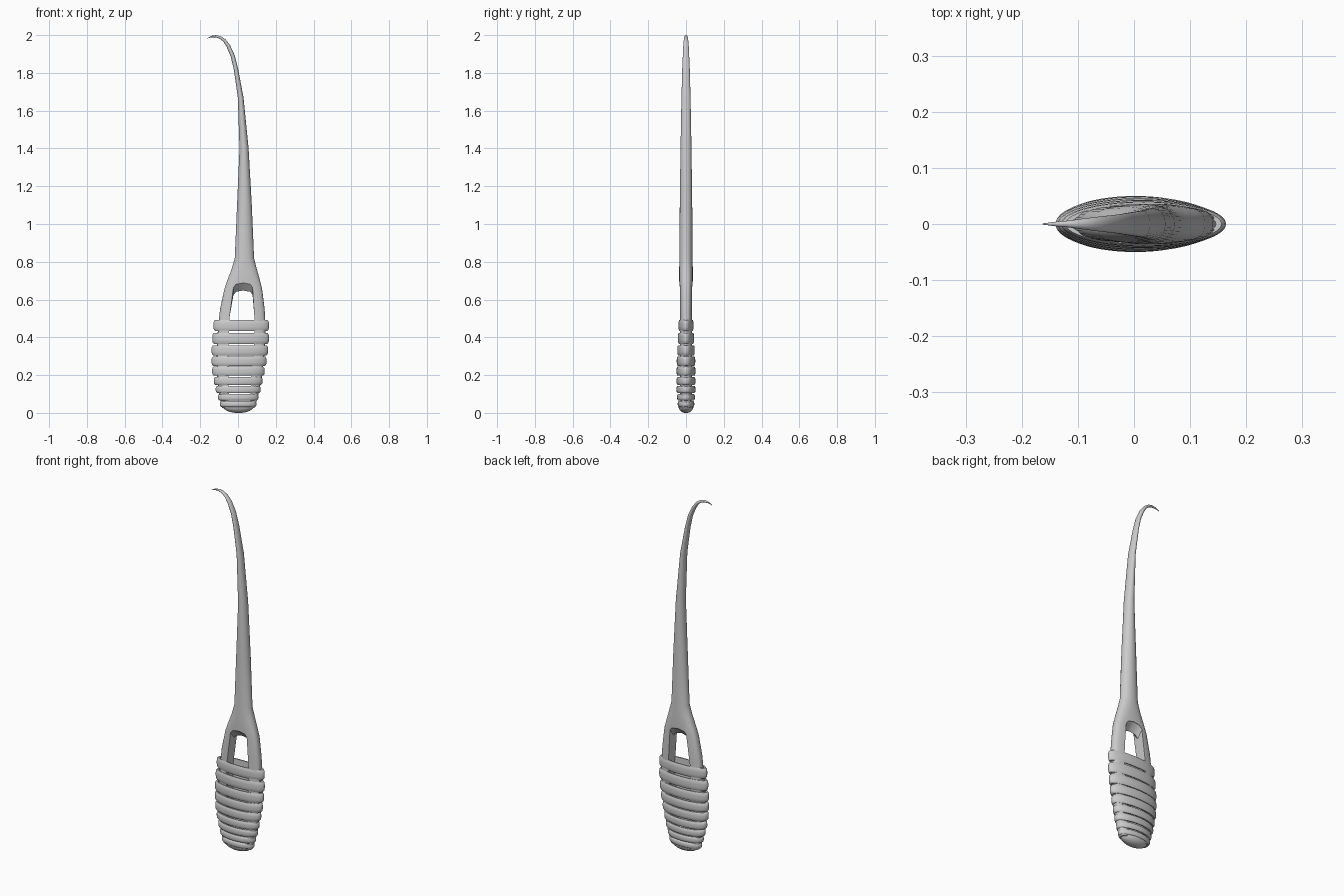
import bpy, bmesh, math
from mathutils import Vector

if "Cube" in bpy.data.objects:
    bpy.data.objects.remove(bpy.data.objects["Cube"])


def make(name, verts, faces):
    me = bpy.data.meshes.new(name)
    bm = bmesh.new()
    vs = [bm.verts.new(v) for v in verts]
    for f in faces:
        bm.faces.new([vs[i] for i in f])
    bmesh.ops.recalc_face_normals(bm, faces=bm.faces)
    bm.to_mesh(me)
    bm.free()
    ob = bpy.data.objects.new(name, me)
    bpy.context.collection.objects.link(ob)
    return ob


def bridge(rows, n, caps=True, loop=False):
    """Quads between successive rings of n vertices."""
    faces = []
    for r in range(rows if loop else rows - 1):
        s = (r + 1) % rows
        for i in range(n):
            j = (i + 1) % n
            faces.append((r * n + i, r * n + j, s * n + j, s * n + i))
    if caps:
        faces += [tuple(range(n)), tuple(range((rows - 1) * n, rows * n))]
    return faces


def smooth(ob, angle=35):
    bpy.ops.object.select_all(action='DESELECT')
    ob.select_set(True)
    bpy.context.view_layer.objects.active = ob
    bpy.ops.object.shade_smooth_by_angle(angle=math.radians(angle))


def power(v, e):
    return math.copysign(abs(v) ** e, v)


# Hooked shaft and flared fork: centre x, z, half width, half depth, section exponent
stations = [
    (0.002, 0.025, 0.085, 0.030, 0.65), (0.004, 0.10, 0.105, 0.032, 0.65),
    (0.008, 0.20, 0.120, 0.033, 0.65), (0.014, 0.32, 0.127, 0.033, 0.65),
    (0.020, 0.45, 0.126, 0.033, 0.65), (0.023, 0.55, 0.118, 0.033, 0.65),
    (0.028, 0.66, 0.099, 0.034, 0.65), (0.030, 0.70, 0.087, 0.036, 0.75),
    (0.033, 0.76, 0.067, 0.036, 0.85), (0.034, 0.82, 0.051, 0.035, 1),
    (0.034, 1.10, 0.039, 0.033, 1), (0.032, 1.40, 0.024, 0.029, 1),
    (0.014, 1.67, 0.015, 0.024, 1), (-0.011, 1.82, 0.0115, 0.020, 1),
    (-0.028, 1.89, 0.011, 0.017, 1), (-0.051, 1.942, 0.010, 0.0145, 1),
    (-0.072, 1.972, 0.008, 0.012, 1), (-0.095, 1.988, 0.007, 0.009, 1),
    (-0.117, 1.994, 0.006, 0.006, 1), (-0.140, 1.992, 0.004, 0.004, 1),
    (-0.163, 1.983, 0.001, 0.001, 1)]
N = 32
verts = []
for k, (cx, cz, a, b, e) in enumerate(stations):
    p, q = stations[max(k - 1, 0)], stations[min(k + 1, len(stations) - 1)]
    t = Vector((q[0] - p[0], 0, q[1] - p[1])).normalized()
    if cz < 1.3:
        t = Vector((0, 0, 1))
    side = Vector((t.z, 0, -t.x))
    for i in range(N):
        u = 2 * math.pi * i / N
        verts.append(Vector((cx, power(math.sin(u), e) * b, cz))
                     + side * power(math.cos(u), e) * a)
body = make("hooked_shaft", verts, bridge(len(stations), N))

# Arched window that splits the lower shaft into two legs
verts = []
for y, drop in ((-0.08, 0), (-0.033, 0), (0, 0.04), (0.033, 0), (0.08, 0)):
    for x, z in ((-0.045, -0.05), (0.062, -0.05), (0.070, 0.20), (0.089, 0.40),
                 (0.086, 0.52), (0.077, 0.665 - drop), (0.064, 0.681 - drop),
                 (0.027, 0.688 - drop), (-0.010, 0.681 - drop),
                 (-0.024, 0.665 - drop), (-0.046, 0.50), (-0.052, 0.33),
                 (-0.050, 0.18)):
        verts.append((x, y, z))
cutter = make("window_cutter", verts, bridge(5, 13))
cutter.hide_render = True
cutter.hide_viewport = True
mod = body.modifiers.new("window", 'BOOLEAN')
mod.object = cutter
mod.operation = 'DIFFERENCE'
mod.solver = 'EXACT'
bpy.context.view_layer.objects.active = body
bpy.ops.object.modifier_apply(modifier=mod.name)
bpy.data.objects.remove(cutter)
smooth(body)


# Elliptical binding rings with a rounded outer section
def ring(name, x0, x1, z, h, depth, wall=0.018):
    section = [(-wall, -h), (-0.008, -h), (-0.002, -h * 0.72), (0, -h * 0.3),
               (0, h * 0.3), (-0.002, h * 0.72), (-0.008, h), (-wall, h)]
    cx, rx, seg = (x0 + x1) / 2, (x1 - x0) / 2, 56
    pts = []
    for i in range(seg):
        u = 2 * math.pi * i / seg
        for d, dz in section:
            dy = d * 0.6
            pts.append((cx + (rx + d) * math.cos(u),
                        (depth + dy) * math.sin(u), z + dz))
    ob = make(name, pts, bridge(seg, len(section), caps=False, loop=True))
    smooth(ob, 50)


rings = [(-0.130, 0.164, 0.463, 0.029, 0.040), (-0.136, 0.164, 0.395, 0.029, 0.043),
         (-0.140, 0.159, 0.331, 0.027, 0.046), (-0.140, 0.151, 0.274, 0.025, 0.049),
         (-0.137, 0.141, 0.221, 0.024, 0.050), (-0.128, 0.130, 0.169, 0.021, 0.050),
         (-0.118, 0.120, 0.124, 0.019, 0.050), (-0.106, 0.108, 0.083, 0.017, 0.047),
         (-0.096, 0.098, 0.047, 0.015, 0.044)]
for i, r in enumerate(rings):
    ring(f"binding_ring_{i + 1}", *r)

# Domed bottom cap
verts = []
for k in range(8):
    w = math.pi / 2 * k / 8
    for i in range(N):
        u = 2 * math.pi * i / N
        verts.append((0.002 + 0.082 * math.cos(w) * math.cos(u),
                      0.040 * math.cos(w) * math.sin(u),
                      0.036 - 0.036 * math.sin(w) / math.sin(math.pi * 7 / 16)))
smooth(make("bottom_cap", verts, bridge(8, N)))
